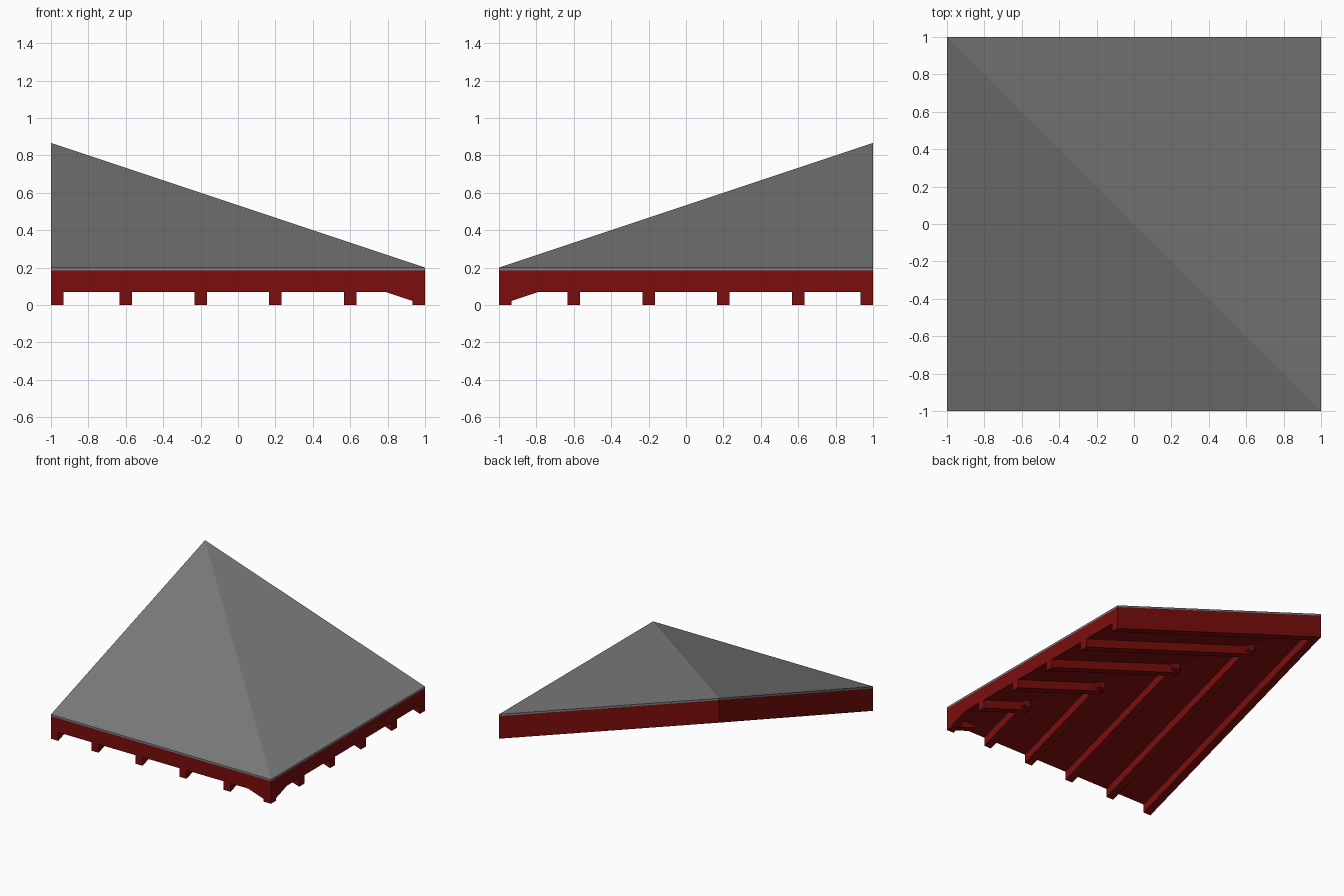
import bpy
import bmesh

if "Cube" in bpy.data.objects:
    bpy.data.objects.remove(bpy.data.objects["Cube"], do_unlink=True)

PITCH = 1 / 3          # roof rise per unit run
RAFTER_DEPTH = 0.07
TILE_BASE, TILE_TOP = 0.185, 0.2
WIDTH = 0.066


def make_material(name, color):
    mat = bpy.data.materials.new(name)
    mat.use_nodes = True
    mat.diffuse_color = color
    bsdf = next(n for n in mat.node_tree.nodes if n.type == 'BSDF_PRINCIPLED')
    bsdf.inputs["Base Color"].default_value = color
    bsdf.inputs["Roughness"].default_value = 0.8
    return mat


red = make_material("dark red timber", (0.2, 0.004, 0.004, 1))
grey = make_material("grey roofing", (0.2, 0.2, 0.2, 1))


def front_slope(x, y):
    return PITCH * (y + 1)


def hip_slope(x, y):
    return PITCH * min(y + 1, 1 - x)


def sloped_solid(name, mat, plans, low, high, slope):
    """Solid between two heights above a slope, over joined plan polygons."""
    bm = bmesh.new()
    for plan in plans:
        bm.faces.new([bm.verts.new((x, y, low + slope(x, y))) for x, y in plan])
    bmesh.ops.remove_doubles(bm, verts=bm.verts, dist=0.0001)
    grown = bmesh.ops.extrude_face_region(bm, geom=bm.faces[:], use_keep_orig=True)
    lifted = [g for g in grown["geom"] if isinstance(g, bmesh.types.BMVert)]
    bmesh.ops.translate(bm, verts=lifted, vec=(0, 0, high - low))
    bmesh.ops.recalc_face_normals(bm, faces=bm.faces)
    mesh = bpy.data.meshes.new(name)
    bm.to_mesh(mesh)
    bm.free()
    mesh.materials.append(mat)
    obj = bpy.data.objects.new(name, mesh)
    bpy.context.collection.objects.link(obj)
    return obj


# Two roof planes meeting along the diagonal hip
halves = [[(-1, -1), (1, -1), (-1, 1)], [(1, -1), (1, 1), (-1, 1)]]
sloped_solid("roof_deck", red, halves, RAFTER_DEPTH, TILE_BASE, hip_slope)
sloped_solid("roof_covering", grey, halves, TILE_BASE, TILE_TOP, hip_slope)

# Rafters run up each slope to the hip; the side set is the front set
# reflected across the hip line
edge = 1 - WIDTH / 2
for i, x in enumerate((-edge, -0.6, -0.2, 0.2, 0.6, edge)):
    overrun = 0.2 if x == edge else 0.06
    end = min(1, -x + overrun)
    a, b = x - WIDTH / 2, x + WIDTH / 2
    plan = [(a, -1), (b, -1), (b, end), (a, end)]
    sloped_solid(f"front_rafter_{i + 1}", red, [plan], 0, RAFTER_DEPTH, front_slope)
    side = sloped_solid(f"side_rafter_{i + 1}", red, [plan], 0, RAFTER_DEPTH, front_slope)
    for v in side.data.vertices:
        v.co.x, v.co.y = -v.co.y, -v.co.x
    side.data.flip_normals()
